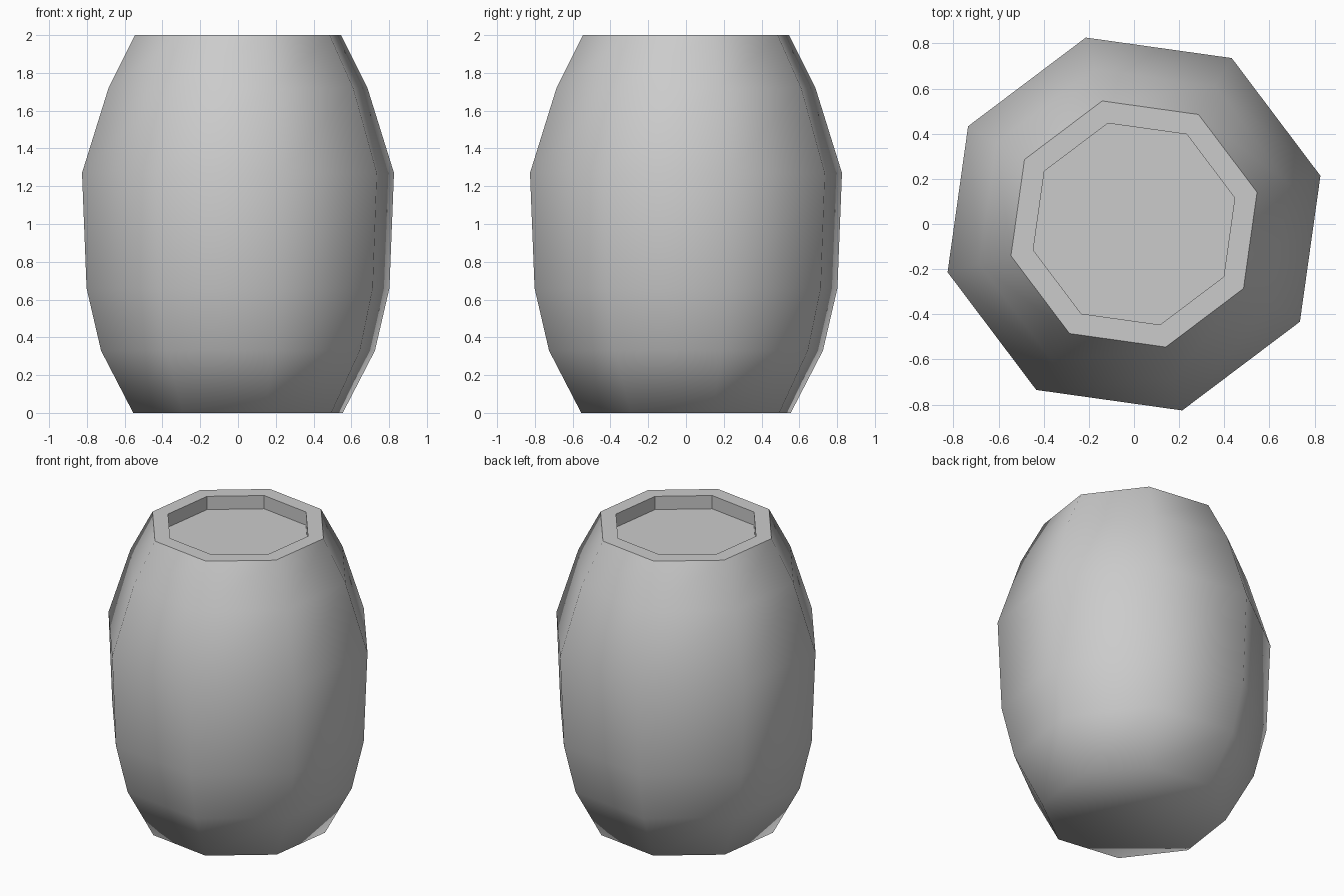
import bpy, bmesh
from math import cos, sin, tau, radians

cube = bpy.data.objects.get("Cube")
if cube:
    bpy.data.objects.remove(cube, do_unlink=True)

SIDES = 8
TWIST = radians(14.5)
# Radius and height, from the base up the staves, over the rim, into the recess
PROFILE = [(0.573, 0), (0.749, 0.33), (0.828, 0.66), (0.853, 1.27),
           (0.708, 1.72), (0.563, 2), (0.461, 2), (0.461, 1.91)]
RIM = 5  # first profile point with a hard edge

grey = bpy.data.materials.new("plain grey")
grey.use_nodes = True
colour = (0.6, 0.6, 0.6, 1)
grey.diffuse_color = colour
grey.node_tree.nodes["Principled BSDF"].inputs["Base Color"].default_value = colour

# Barrel: one octagonal ring per profile point, bridged and capped
bm = bmesh.new()
rings = []
for r, z in PROFILE:
    angles = [TWIST + tau * i / SIDES for i in range(SIDES)]
    rings.append([bm.verts.new((r * cos(a), r * sin(a), z)) for a in angles])
for low, high in zip(rings, rings[1:]):
    for i in range(SIDES):
        j = (i + 1) % SIDES
        bm.faces.new((low[i], low[j], high[j], high[i]))
bm.faces.new(reversed(rings[0]))
bm.faces.new(rings[-1])

# Smooth rounded body, crisp rim and recess
hard = {v for ring in rings[RIM:] for v in ring}
for face in bm.faces:
    face.smooth = not all(v in hard for v in face.verts)
for edge in bm.edges:
    edge.smooth = not all(v in hard for v in edge.verts)

mesh = bpy.data.meshes.new("barrel")
bm.to_mesh(mesh)
bm.free()
mesh.materials.append(grey)
barrel = bpy.data.objects.new("barrel", mesh)
bpy.context.collection.objects.link(barrel)
